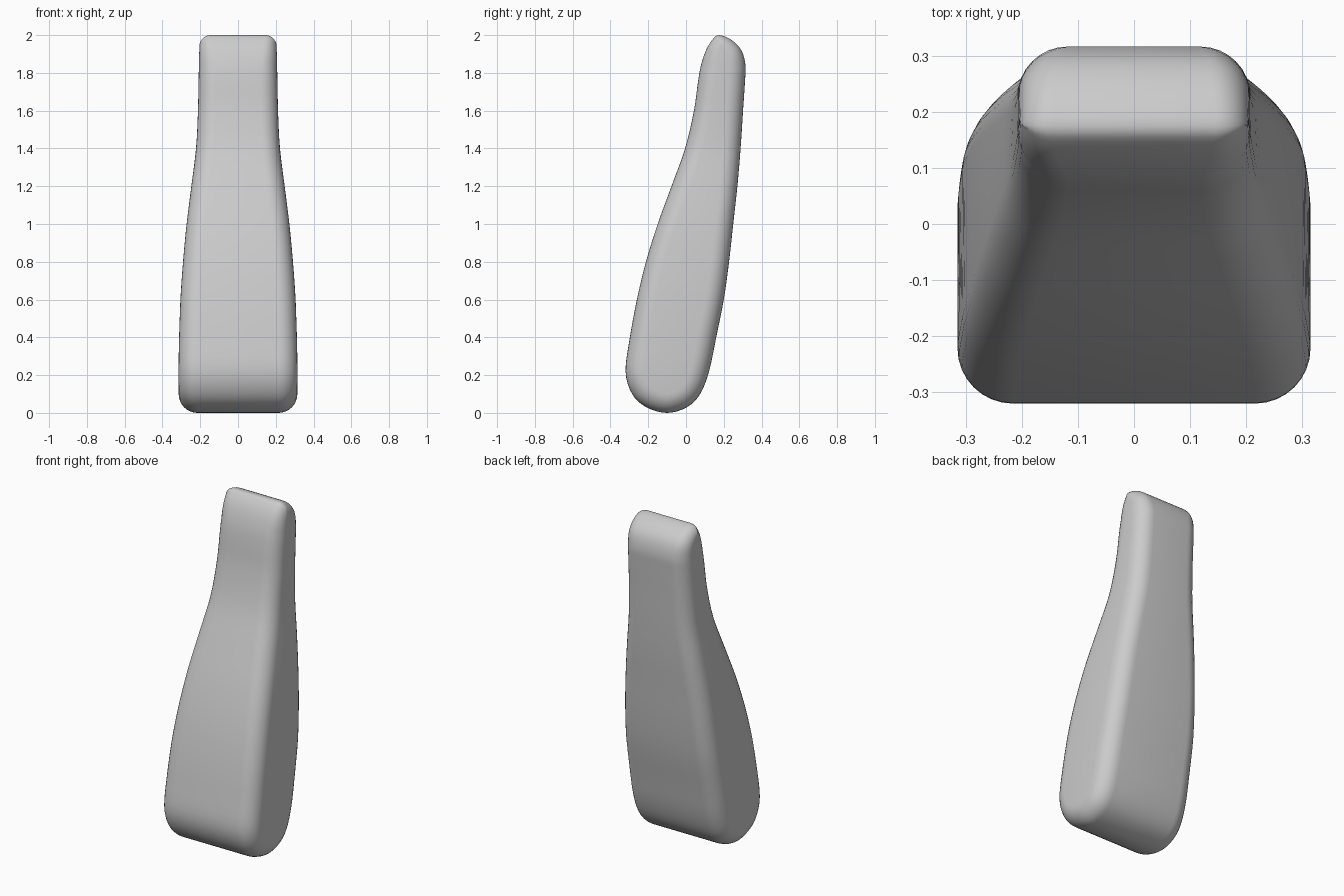
import bpy
import bmesh
import math
from mathutils import Vector

cube = bpy.data.objects.get("Cube")
if cube:
    bpy.data.objects.remove(cube, do_unlink=True)

# Side profile rows: height, front y, back y
ROWS = [(0.03, -0.21, 0.005), (0.1, -0.285, 0.075), (0.22, -0.32, 0.122),
        (0.4, -0.297, 0.16), (0.6, -0.26, 0.2), (0.8, -0.212, 0.228),
        (1.0, -0.15, 0.25), (1.2, -0.077, 0.272), (1.4, -0.005, 0.289),
        (1.6, 0.042, 0.302), (1.75, 0.063, 0.312), (1.84, 0.079, 0.315),
        (1.92, 0.106, 0.293), (1.975, 0.139, 0.24)]
BOTTOM, TOP = (-0.1, 0.0), (0.175, 2.0)
# Height and half width, as seen from the front
WIDTHS = [(0.0, 0.314), (0.3, 0.314), (0.6, 0.305), (0.8, 0.291),
          (1.0, 0.272), (1.2, 0.247), (1.4, 0.222), (1.6, 0.212),
          (1.85, 0.207), (2.0, 0.203)]
STEPS = 4
ARC = 8


def spline(p0, p1, p2, p3, t):
    return 0.5 * (2 * p1 + (p2 - p0) * t + (2 * p0 - 5 * p1 + 4 * p2 - p3) * t ** 2
                  + (3 * p1 - p0 - 3 * p2 + p3) * t ** 3)


def half_width(z):
    pts = [Vector(p) for p in WIDTHS]
    for i in range(len(pts) - 1):
        a, b = pts[i], pts[i + 1]
        if z <= b.x or i == len(pts) - 2:
            t = (z - a.x) / (b.x - a.x)
            return spline(pts[max(i - 1, 0)].y, a.y, b.y, pts[min(i + 2, len(pts) - 1)].y, t)


def edge_radius(z):
    # Edge rounding tightens towards the tip
    return 0.1 - 0.012 * z / 2 - 0.03 * max(0.0, (z - 1.84) / 0.16)


# Closed smooth outline: up the front, down the back
control = [BOTTOM] + [(f, z) for z, f, b in ROWS] + [TOP] + [(b, z) for z, f, b in reversed(ROWS)]
control = [Vector(c) for c in control]
n = len(control)
outline = [spline(control[i - 1], control[i], control[(i + 1) % n], control[(i + 2) % n], k / STEPS)
           for i in range(n) for k in range(STEPS)]
m = len(outline)

# Rings from the middle band over the rounded edge to each side face
bm = bmesh.new()


def make_ring(side, angle):
    ring = []
    for i, p in enumerate(outline):
        d = outline[(i + 1) % m] - outline[i - 1]
        inward = Vector((d.y, -d.x)).normalized()
        r = edge_radius(p.y)
        q = p + inward * r * (1 - math.cos(angle))
        x = half_width(q.y) - r * (1 - math.sin(angle))
        ring.append(bm.verts.new((side * x, q.x, q.y)))
    return ring


angles = [math.pi / 2 * k / ARC for k in range(ARC + 1)]
rings = [make_ring(-1, a) for a in reversed(angles)] + [make_ring(1, a) for a in angles]
for a, b in zip(rings, rings[1:]):
    for i in range(m):
        j = (i + 1) % m
        bm.faces.new((a[i], a[j], b[j], b[i]))

# Side faces: strips joining front and back at matching heights
for ring in (rings[0], rings[-1]):
    for i in range(m // 2):
        quad = [ring[i], ring[i + 1], ring[(m - i - 1) % m], ring[(m - i) % m]]
        bm.faces.new(list(dict.fromkeys(quad)))
bmesh.ops.recalc_face_normals(bm, faces=bm.faces)

mesh = bpy.data.meshes.new("handle_body")
bm.to_mesh(mesh)
bm.free()
body = bpy.data.objects.new("handle_body", mesh)
bpy.context.collection.objects.link(body)

# Plain light grey
grey = bpy.data.materials.new("light_grey")
grey.use_nodes = True
colour = (0.6, 0.6, 0.6, 1.0)
grey.diffuse_color = colour
grey.node_tree.nodes["Principled BSDF"].inputs["Base Color"].default_value = colour
mesh.materials.append(grey)

bpy.context.view_layer.objects.active = body
body.select_set(True)
bpy.ops.object.shade_smooth_by_angle(angle=math.radians(40))
